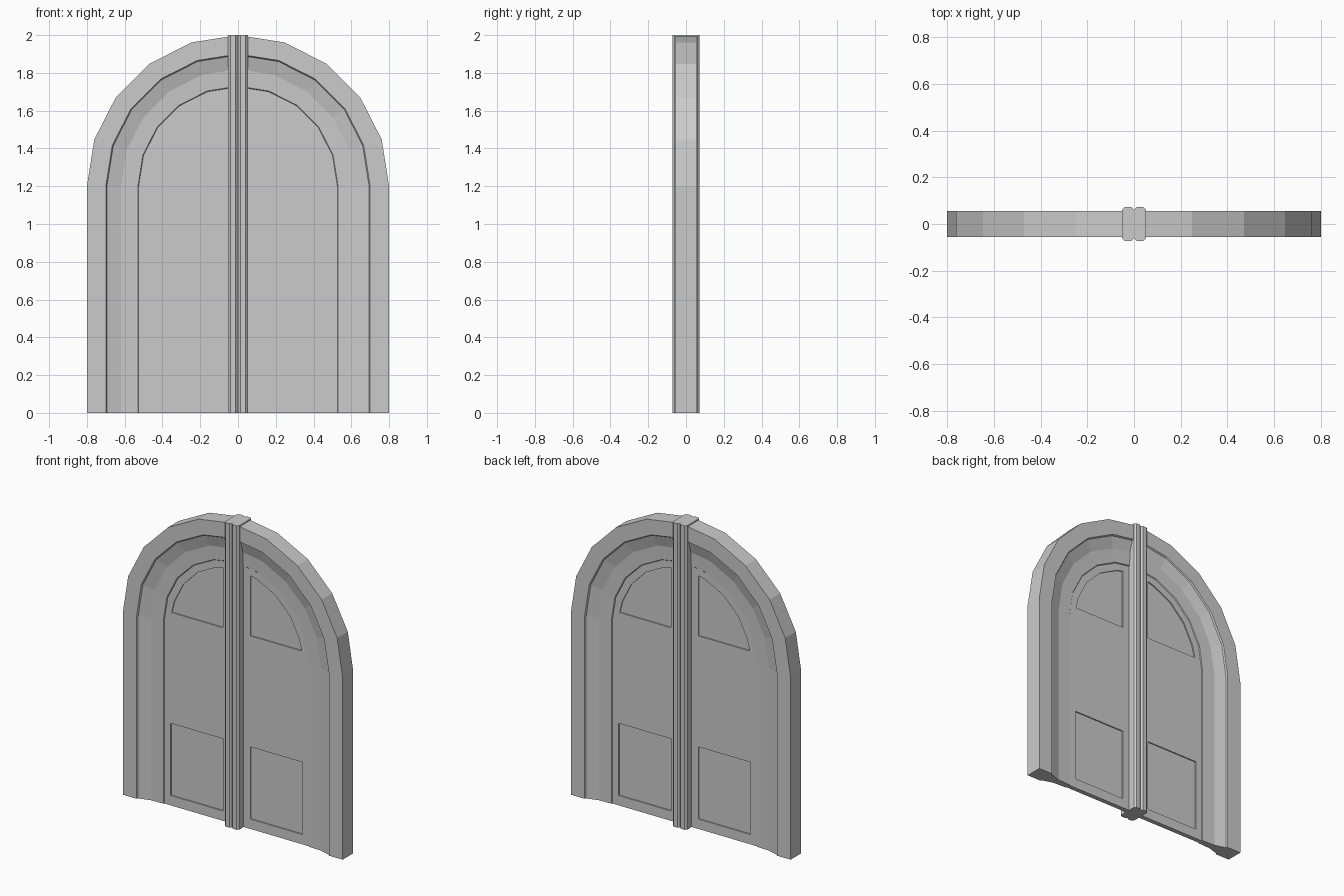
import bpy, bmesh, math

if "Cube" in bpy.data.objects:
    bpy.data.objects.remove(bpy.data.objects["Cube"])

SPRING = 1.2    # height where the arch starts
LEAF_Y = 0.015  # half thickness of the door leaves
SUNK_Y = 0.006  # half thickness inside the panel recesses

mat = bpy.data.materials.new("stone grey")
mat.use_nodes = True
grey = (0.6, 0.6, 0.6, 1)
mat.diffuse_color = grey
mat.node_tree.nodes["Principled BSDF"].inputs["Base Color"].default_value = grey


def finish(bm, name, mirror=None):
    bmesh.ops.recalc_face_normals(bm, faces=bm.faces)
    mesh = bpy.data.meshes.new(name)
    bm.to_mesh(mesh)
    bm.free()
    mesh.materials.append(mat)
    obj = bpy.data.objects.new(name, mesh)
    bpy.context.collection.objects.link(obj)
    if mirror:
        mod = obj.modifiers.new("mirror", "MIRROR")
        mod.use_axis = mirror
        mod.use_mirror_merge = False
    return obj


def add_prism(bm, outline, start, sweep):
    """Extrude a closed 2D outline; sweep is 'y' (xz outline) or 'z' (xy outline)."""
    a, b = start
    place = (lambda p, d: (p[0], d, p[1])) if sweep == "y" else (lambda p, d: (p[0], p[1], d))
    rings = [[bm.verts.new(place(p, d)) for p in outline] for d in (a, b)]
    n = len(outline)
    for i in range(n):
        j = (i + 1) % n
        bm.faces.new((rings[0][i], rings[0][j], rings[1][j], rings[1][i]))
    for ring in rings:
        bm.faces.new(ring)


def arc(radius, degrees):
    return [(radius * math.cos(math.radians(d)), SPRING + radius * math.sin(math.radians(d)))
            for d in degrees]


# Moulded frame: a stepped section swept up one jamb, over the arch and down
half = [(0.8, 0.055), (0.7, 0.055), (0.694, 0.046), (0.62, 0.024), (0.53, 0.02), (0.522, 0.01)]
section = half + [(r, -y) for r, y in reversed(half)]
bm = bmesh.new()
stations = []
for k in range(-1, 12):
    ring = []
    for r, y in section:
        x, z = arc(r, [18 * min(max(k, 0), 10)])[0]
        ring.append(bm.verts.new((x, y, 0 if k in (-1, 11) else z)))
    stations.append(ring)
for lower, upper in zip(stations, stations[1:]):
    for i in range(len(section)):
        j = (i + 1) % len(section)
        bm.faces.new((lower[i], lower[j], upper[j], upper[i]))
bm.faces.new(stations[0])
bm.faces.new(stations[-1])
finish(bm, "arch_frame")

# Panel outlines on one leaf
lower_panel = [(0.1, 0.065), (0.48, 0.065), (0.48, 0.54), (0.1, 0.54)]
middle_panel = [(0.11, 0.68), (0.465, 0.68), (0.465, 1.12), (0.11, 1.12)]
top_panel = [(0.1, 1.27)] + arc(0.478, [8.5, 18, 36, 54, 72, 77.9])

# Door leaf with the panel recesses cut from both faces
bm = bmesh.new()
add_prism(bm, [(0.02, 0), (0.526, 0)] + arc(0.526, [0, 18, 36, 54, 72, 87.8]), (-LEAF_Y, LEAF_Y), "y")
leaf = finish(bm, "door_leaves")
bm = bmesh.new()
for outline in (lower_panel, top_panel):
    for side in (-1, 1):
        add_prism(bm, outline, (side * SUNK_Y, side * 0.1), "y")
cutter = finish(bm, "recess_cutter")
cutter.hide_render = True
cut = leaf.modifiers.new("recesses", "BOOLEAN")
cut.operation = "DIFFERENCE"
cut.solver = "EXACT"
cut.object = cutter
graph = bpy.context.evaluated_depsgraph_get()
carved = bpy.data.meshes.new_from_object(leaf.evaluated_get(graph))
leaf.modifiers.clear()
leaf.data = carved
bpy.data.objects.remove(cutter)
mod = leaf.modifiers.new("mirror", "MIRROR")
mod.use_mirror_merge = False


# Raised fields: a soft sloped border rising to a flat centre
def raised_field(name, outline, y, border, rise):
    bm = bmesh.new()
    face = bm.faces.new([bm.verts.new((x, -y, z)) for x, z in outline])
    face.normal_update()
    if face.normal.y > 0:
        face.normal_flip()
    for width, step in zip(border, rise):
        bmesh.ops.inset_region(bm, faces=[face], thickness=width, depth=step, use_even_offset=True)
    for f in bm.faces:
        f.smooth = True
    mesh_normals = face.normal.y
    obj = finish(bm, name, (True, True, False))
    if obj.data.polygons[0].normal.y > 0:
        obj.data.flip_normals()
    return obj


raised_field("lower_panels", lower_panel, SUNK_Y + 0.0005, (0.03, 0.05), (0.009, 0.001))
raised_field("top_panels", top_panel, SUNK_Y + 0.0005, (0.03, 0.03), (0.009, 0.001))
raised_field("middle_panels", middle_panel, LEAF_Y + 0.0005, (0.02, 0.05), (0.001, 0.001))

# Meeting strips: two chamfered posts side by side
w, d, c = 0.052, 0.0725, 0.012
bm = bmesh.new()
add_prism(bm, [(0, c - d), (c, -d), (w - c, -d), (w, c - d),
               (w, d - c), (w - c, d), (c, d), (0, d - c)], (0, 2), "z")
finish(bm, "meeting_strips", (True, False, False))
